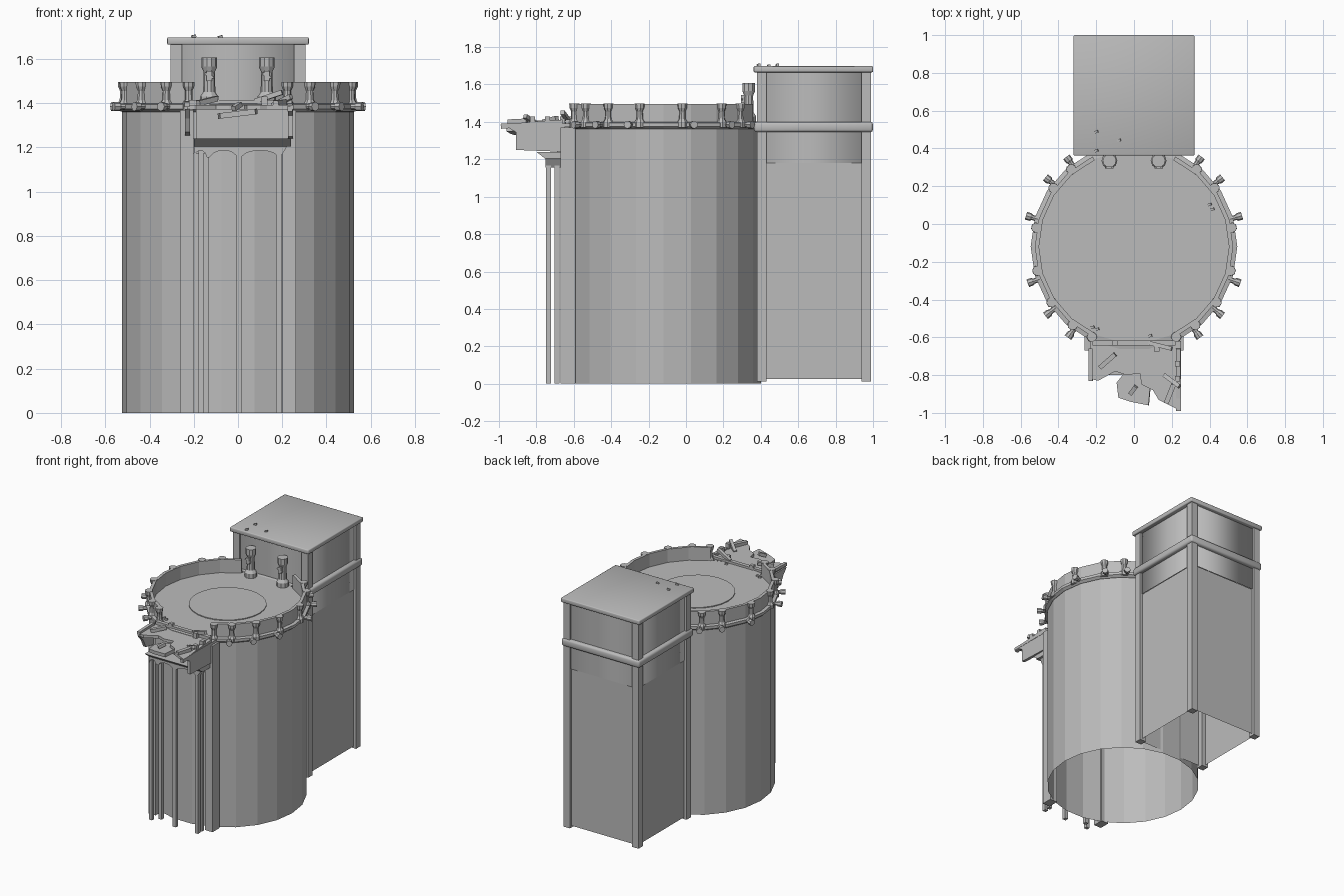
import bpy, bmesh, math
from mathutils import Vector, Matrix

cube = bpy.data.objects.get("Cube")
if cube:
    bpy.data.objects.remove(cube, do_unlink=True)

stone = bpy.data.materials.new("grey_stone")
stone.use_nodes = True
stone.diffuse_color = (0.5, 0.5, 0.5, 1)
bsdf = stone.node_tree.nodes["Principled BSDF"]
bsdf.inputs["Base Color"].default_value = (0.5, 0.5, 0.5, 1)
bsdf.inputs["Roughness"].default_value = 0.9

CY = -0.12      # drum centre in y
SIDES = 22


def finish(name, bm, smooth=False):
    bmesh.ops.recalc_face_normals(bm, faces=bm.faces)
    for f in bm.faces:
        f.smooth = smooth
    mesh = bpy.data.meshes.new(name)
    bm.to_mesh(mesh)
    bm.free()
    mesh.materials.append(stone)
    ob = bpy.data.objects.new(name, mesh)
    bpy.context.collection.objects.link(ob)
    return ob


def box(name, lo, hi, smooth=False, bevel=0, open_ends=False):
    lo, hi = Vector(lo), Vector(hi)
    bm = bmesh.new()
    bmesh.ops.create_cube(bm, size=1)
    for v in bm.verts:
        v.co = (lo + hi) / 2 + v.co * (hi - lo)
    if open_ends:
        caps = [f for f in bm.faces if abs(f.normal.z) > 0.9]
        bmesh.ops.delete(bm, geom=caps, context='FACES_ONLY')
    if bevel:
        bmesh.ops.bevel(bm, geom=bm.edges[:], offset=bevel, segments=2, affect='EDGES', profile=0.5)
    return finish(name, bm, smooth)


def beam(name, a, b, w, h):
    """Square bar between two points."""
    a, b = Vector(a), Vector(b)
    bm = bmesh.new()
    bmesh.ops.create_cube(bm, size=1, matrix=Matrix.Diagonal((w, h, (b - a).length, 1)))
    rot = (b - a).to_track_quat('Z', 'Y').to_matrix().to_4x4()
    bm.transform(Matrix.Translation((a + b) / 2) @ rot)
    return finish(name, bm)


def lathe(name, profile, sides, matrix, skip=None, closed=False, smooth=False):
    """Turn (radius, height) points round z; skip(angle) leaves out segments."""
    bm = bmesh.new()
    step = math.tau / sides
    rings = [[bm.verts.new((r * math.cos(i * step), r * math.sin(i * step), z)) for r, z in profile]
             for i in range(sides)]
    n = len(profile)
    for i in range(sides):
        if skip and skip(math.degrees((i + 0.5) * step)):
            continue
        p, q = rings[i], rings[(i + 1) % sides]
        for k in range(n if closed else n - 1):
            m = (k + 1) % n
            bm.faces.new((p[k], q[k], q[m], p[m]))
    bmesh.ops.remove_doubles(bm, verts=bm.verts, dist=1e-5)
    bm.transform(matrix)
    return finish(name, bm, smooth)


def prism(name, points, depth, matrix):
    """Outline in local xy pushed along local z."""
    bm = bmesh.new()
    face = bm.faces.new([bm.verts.new((x, y, 0)) for x, y in points])
    new = bmesh.ops.extrude_face_region(bm, geom=[face])["geom"]
    bmesh.ops.translate(bm, vec=(0, 0, depth), verts=[g for g in new if isinstance(g, bmesh.types.BMVert)])
    bm.transform(matrix)
    return finish(name, bm)


centre = Matrix.Translation((0, CY, 0))

# Round keep: open-bottomed drum, moulding, floor and raised disc
lathe("drum_wall", [(0.525, 0), (0.525, 1.38)], SIDES, centre)
lathe("drum_moulding", [(0.51, 1.36), (0.53, 1.362), (0.547, 1.375), (0.547, 1.395), (0.51, 1.402)], SIDES, centre)
lathe("roof_floor", [(0, 1.398), (0.515, 1.398)], SIDES, centre)
lathe("floor_disc", [(0, 1.404), (0.26, 1.404), (0.26, 1.395)], 24, centre)
lathe("parapet", [(0.525, 1.39), (0.525, 1.495), (0.503, 1.495), (0.503, 1.39)], SIDES, centre,
      skip=lambda a: abs(a - 270) < 25 or abs(a - 90) < 18, closed=True)

# Parapet posts with small spouts beside them
POST = [(0, 1.37), (0.028, 1.37), (0.028, 1.40), (0.018, 1.415), (0.016, 1.455),
        (0.025, 1.475), (0.027, 1.497), (0, 1.497)]
SPOUT = [(0, 0), (0.014, 0), (0.014, 0.045), (0.021, 0.055), (0.021, 0.08), (0, 0.08)]
for side in (1, -1):
    for ang, shift in ((-65, None), (-52, -2), (-34, -4), (-14, -5), (11, 5), (36, 2), (51, 2)):
        a = math.radians(ang)
        at = Matrix.Translation((side * 0.527 * math.cos(a), CY + 0.527 * math.sin(a), 0))
        lathe("parapet_post", POST, 8, at @ Matrix.Rotation(side * a + 0.39, 4, 'Z'))
        if shift is None:
            continue
        b = math.radians(ang + shift)
        out = Vector((side * math.cos(b), math.sin(b), 0))
        start = Vector((0, CY, 1.385)) + out * 0.515
        lathe("wall_spout", SPOUT, 8, Matrix.Translation(start) @ out.to_track_quat('Z', 'Y').to_matrix().to_4x4())

    # Tall pillars flanking the tower door side
    lathe("tall_pillar", [(0, 1.398), (0.042, 1.398), (0.042, 1.43), (0.028, 1.45), (0.025, 1.54),
                          (0.036, 1.565), (0.036, 1.607), (0, 1.607)], 10,
          Matrix.Translation((side * 0.13, 0.335, 0)))
    box("pillar_ornament", (side * 0.13 - 0.012, 0.295, 1.50), (side * 0.13 + 0.012, 0.315, 1.545))
    beam("pillar_ornament_arm", (side * 0.13 - 0.02, 0.30, 1.535), (side * 0.13 + 0.02, 0.30, 1.515), 0.01, 0.01)

    # Corner pilasters of the balcony bay
    box("bay_pilaster", (side * 0.232 - 0.03, -0.67, 0), (side * 0.232 + 0.03, -0.59, 1.37))

# Square tower: open-bottomed walls, posts, band and cap
box("tower_wall", (-0.285, 0.395, 0.025), (0.285, 0.97, 1.18), open_ends=True)
box("tower_upper_wall", (-0.288, 0.392, 1.18), (0.288, 0.973, 1.68), smooth=True, open_ends=True)
for x in (-0.28, 0.28):
    for y in (0.405, 0.963):
        box("tower_corner_post", (x - 0.026, y - 0.026, 0.012), (x + 0.026, y + 0.026, 1.68))
box("tower_band", (-0.318, 0.364, 1.345), (0.318, 1.0, 1.4), smooth=True, bevel=0.014)
box("tower_cap", (-0.32, 0.362, 1.665), (0.32, 1.0, 1.698), smooth=True, bevel=0.006)

# Slender poles carrying the balcony
for x, y in ((-0.19, -0.735), (-0.143, -0.69), (0.005, -0.735), (0.185, -0.735), (0.185, -0.69)):
    box("balcony_pole", (x - 0.013, y - 0.013, 0), (x + 0.013, y + 0.013, 1.175))

# Scalloped bracket: arches between the poles, then a tapered ledge
upright = Matrix.Rotation(math.pi / 2, 4, 'X')
arches = [(0.235, 1.225), (-0.2, 1.225)]
for a, b in ((-0.2, -0.14), (-0.13, 0.0), (0.01, 0.19)):
    for i in range(7):
        t = i / 6
        arches.append((a + (b - a) * t, 1.155 + 0.032 * math.sin(math.pi * t) ** 0.6))
prism("bracket_arches", arches, 0.085, Matrix.Translation((0, -0.665, 0)) @ upright)
sideways = Matrix(((0, 0, 1, 0), (1, 0, 0, 0), (0, 1, 0, 0), (0, 0, 0, 1)))
prism("bracket_ledge", [(-0.80, 1.24), (-0.66, 1.24), (-0.66, 1.205), (-0.755, 1.205)], 0.44,
      Matrix.Translation((-0.2, 0, 0)) @ sideways)

# Ruined balcony: back wall, cheeks, broken floor and fallen slab
box("balcony_back_wall", (-0.19, -0.69, 1.235), (0.225, -0.62, 1.375))
prism("balcony_cheek_left", [(-0.65, 1.375), (-0.65, 1.24), (-0.91, 1.25), (-0.91, 1.345), (-0.96, 1.375)],
      0.022, Matrix.Translation((0.226, 0, 0)) @ sideways)
prism("balcony_cheek_right", [(-0.65, 1.375), (-0.65, 1.25), (-0.76, 1.27), (-0.79, 1.33), (-0.83, 1.375)],
      0.022, Matrix.Translation((-0.24, 0, 0)) @ sideways)
prism("balcony_floor", [(-0.23, -0.62), (0.25, -0.62), (0.25, -0.99), (0.21, -0.97), (0.13, -0.93), (0.1, -0.88),
                        (0.04, -0.85), (0.03, -0.79), (-0.04, -0.8), (-0.1, -0.78), (-0.19, -0.83), (-0.23, -0.82)],
      0.02, Matrix.Translation((0, 0, 1.372)))
prism("fallen_slab", [(0.09, 0.02), (0.05, 0.08), (-0.05, 0.08), (-0.09, 0.03), (-0.08, -0.05), (-0.02, -0.07), (0.08, -0.09)],
      0.025, Matrix.Translation((0, -0.87, 1.34)) @ Matrix.Rotation(-0.12, 4, 'Y'))

# Broken rails and loose bars
for a, b, w in (((-0.22, -0.63, 1.4), (0.22, -0.63, 1.4), 0.028),
                ((0.235, -0.66, 1.4), (0.235, -0.99, 1.375), 0.024),
                ((-0.23, -0.66, 1.4), (-0.23, -0.83, 1.395), 0.022),
                ((-0.18, -0.76, 1.4), (-0.1, -0.69, 1.42), 0.024),
                ((0.16, -0.8, 1.39), (0.24, -0.86, 1.43), 0.022),
                ((0.17, -0.95, 1.4), (0.21, -0.85, 1.405), 0.026),
                ((0.08, -0.63, 1.41), (0.2, -0.66, 1.45), 0.022),
                ((-0.02, -0.9, 1.375), (0.01, -0.86, 1.395), 0.022),
                ((-0.19, -0.68, 1.17), (-0.19, -0.68, 1.24), 0.026)):
    beam("loose_bar", a, b, w, w)
for x, y in ((0.23, -0.74), (0.23, -0.82), (0.12, -0.66), (-0.1, -0.63)):
    box("broken_baluster", (x - 0.014, y - 0.014, 1.385), (x + 0.014, y + 0.014, 1.43))

# Rubble chips
for x, y, z in ((-0.2, 0.485, 1.7), (-0.2, 0.385, 1.7), (-0.08, 0.44, 1.697), (0.4, 0.1, 1.4), (0.415, 0.075, 1.4),
                (-0.22, -0.55, 1.4), (-0.195, -0.56, 1.4), (0.085, -0.595, 1.4)):
    beam("rubble_chip", (x - 0.009, y, z), (x + 0.009, y + 0.006, z + 0.005), 0.014, 0.012)
